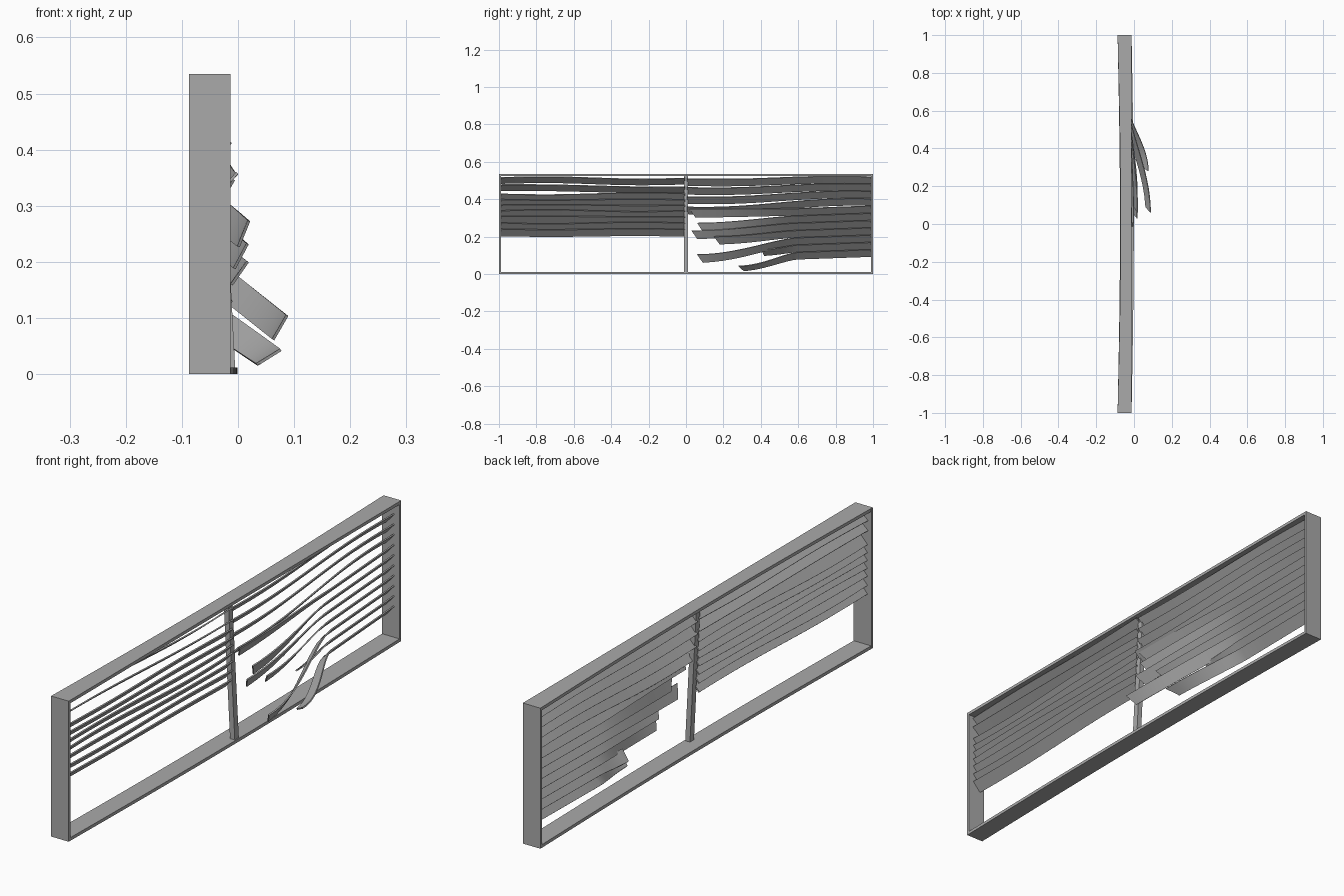
import bpy, bmesh, math
from mathutils import Vector

cube = bpy.data.objects.get("Cube")
if cube:
    bpy.data.objects.remove(cube, do_unlink=True)

grey = bpy.data.materials.new("weathered_grey")
grey.use_nodes = True
COLOUR = (0.4, 0.4, 0.4, 1)
grey.diffuse_color = COLOUR
grey.node_tree.nodes["Principled BSDF"].inputs["Base Color"].default_value = COLOUR


def loft(name, rings):
    """Skin a row of four-cornered sections into one closed bar."""
    bm = bmesh.new()
    loops = [[bm.verts.new(p) for p in ring] for ring in rings]
    for a, b in zip(loops, loops[1:]):
        for i in range(4):
            j = (i + 1) % 4
            bm.faces.new((a[i], a[j], b[j], b[i]))
    bm.faces.new(loops[0][::-1])
    bm.faces.new(loops[-1])
    bmesh.ops.recalc_face_normals(bm, faces=bm.faces[:])
    mesh = bpy.data.meshes.new(name)
    bm.to_mesh(mesh)
    bm.free()
    mesh.materials.append(grey)
    obj = bpy.data.objects.new(name, mesh)
    bpy.context.collection.objects.link(obj)
    return obj


def board_ring(y, x0, x1, z0, z1):
    return [(x0, y, z0), (x1, y, z0), (x1, y, z1), (x0, y, z1)]


def ease(t):
    t = min(max(t, 0), 1)
    return t * t * (3 - 2 * t)


def mix(a, b, t):
    return a + (b - a) * t


# Frame: two end boards, and long boards that bow in the middle
BACK, FACE, TOP, THICK = -0.087, -0.013, 0.535, 0.012
for side, name in ((-1, "right_end_board"), (1, "left_end_board")):
    loft(name, [board_ring(side * y, BACK, FACE, 0, TOP) for y in (0.99, 1)])


def long_board(name, z0, back_bow, face_bow):
    rings = []
    for i in range(17):
        y = -1 + i / 8
        bow = math.cos(y * math.pi / 2)
        rings.append(board_ring(y, BACK + back_bow * bow, FACE + face_bow * bow,
                                z0, z0 + THICK))
    loft(name, rings)


long_board("top_board", TOP - THICK, 0.016, 0)
long_board("bottom_board", 0, 0.013, 0.012)

# Leaning centre post
loft("centre_post", [[(x + dx, y, z) for dx, y in
                      ((-0.01, -0.012), (0.01, -0.012), (0.01, 0.012), (-0.01, 0.012))]
                     for x, z in ((-0.015, 0.01), (-0.042, TOP - 0.01))])

# Slats
WIDTH, GAUGE, TILT = 0.05, 0.005, 48
ROOT_X, POST_X = -0.053, -0.035


def slat(name, path, slant=0):
    """Path entries are (x, y, z, tilt in degrees); the last end may be cut askew."""
    rings = []
    for k, (x, y, z, tilt) in enumerate(path):
        a = math.radians(tilt)
        across = Vector((math.cos(a), 0, math.sin(a))) * WIDTH / 2
        normal = Vector((-math.sin(a), 0, math.cos(a))) * GAUGE / 2
        skew = Vector((0, slant if k == len(path) - 1 else 0, 0))
        c = Vector((x, y, z))
        rings.append([c - across - normal + skew, c + across - normal,
                      c + across + normal, c - across + normal + skew])
    obj = loft(name, rings)
    bpy.context.view_layer.objects.active = obj
    obj.select_set(True)
    bpy.ops.object.shade_smooth_by_angle(angle=math.radians(30))
    obj.select_set(False)


def whole_slat(name, side, z_end, z_post, wave, post_x=POST_X, tilt=TILT):
    path = []
    for i in range(15):
        t = i / 14
        ripple = wave * math.sin(t * math.pi * 2)
        path.append((mix(ROOT_X, post_x, ease(t)), side * mix(0.99, 0.005, t),
                     mix(z_end, z_post, ease(t)) + ripple, tilt))
    slat(name, path)


# Right bay: gently rippled, closely stacked slats
right_bay = ((0.5, 0.497), (0.462, 0.45), (0.41, 0.412), (0.38, 0.378), (0.35, 0.35),
             (0.32, 0.32), (0.29, 0.288), (0.255, 0.254), (0.222, 0.22))
for i, (z_end, z_post) in enumerate(right_bay):
    whole_slat(f"right_slat_{i}", -1, z_end, z_post, 0.005 * math.cos(i * 1.3),
               tilt=TILT - (8 if i < 2 else 0))

# Left bay, upper slats still reaching the post
def root_z(i):
    return 0.112 + 0.039 * i


for i, (z_post, post_x) in enumerate(((0.34, -0.018), (0.395, -0.03),
                                      (0.445, POST_X), (0.492, POST_X)), 7):
    whole_slat(f"left_slat_{i}", 1, root_z(i), z_post, 0.004, post_x)

# Left bay, lower slats snapped off and bent outward: tip x, y, z and tilt
broken = ((0.055, 0.28, 0.03, 32), (-0.03, 0.4, 0.115, 40), (0.075, 0.06, 0.083, 60),
          (0.003, 0.15, 0.18, 55), (0.005, 0.03, 0.21, 62), (0.01, 0.06, 0.25, 68),
          (-0.02, 0.02, 0.325, 60))
BEND = 0.6
for i, (tx, ty, tz, tilt) in enumerate(broken):
    z0, zb, xb = root_z(i), root_z(i) - 0.014, -0.042
    path = [(mix(ROOT_X, xb, t), mix(0.99, BEND, t), mix(z0, zb, t), TILT)
            for t in (0, 0.33, 0.67)]
    for k in range(13):
        t = k / 12
        s = ease(t ** 0.8)
        path.append((mix(xb, tx, s), mix(BEND, ty, t), mix(zb, tz, s), mix(TILT, tilt, s)))
    slat(f"broken_slat_{i}", path, 0.03)
